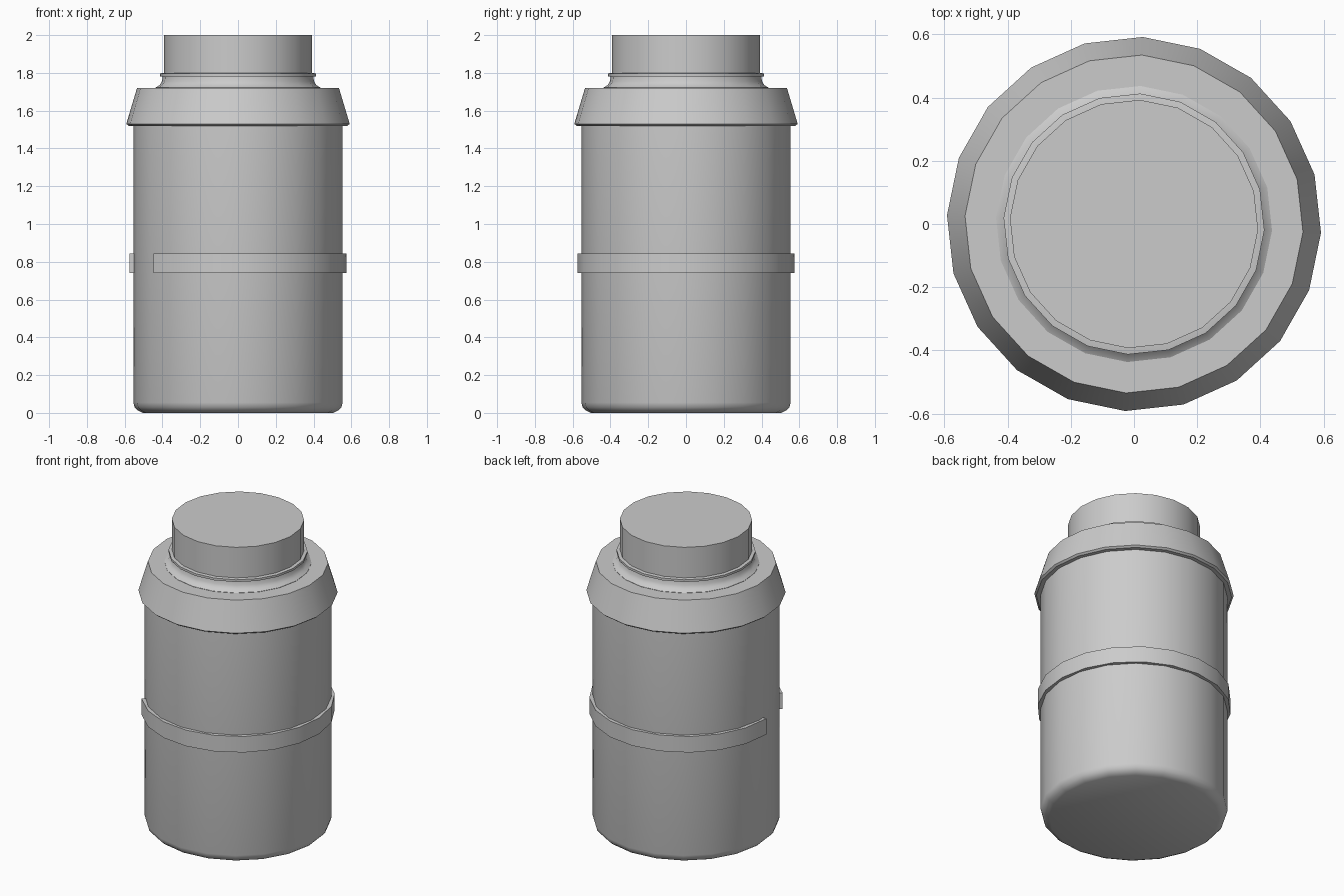
import bpy
import bmesh
from math import cos, sin, radians

SIDES = 20
TURN = radians(-2.7)

cube = bpy.data.objects.get("Cube")
if cube:
    bpy.data.objects.remove(cube, do_unlink=True)

# Single plain grey
grey = bpy.data.materials.new("plain_grey")
grey.use_nodes = True
colour = (0.6, 0.6, 0.6, 1)
grey.diffuse_color = colour
for node in grey.node_tree.nodes:
    if node.type == 'BSDF_PRINCIPLED':
        node.inputs["Base Color"].default_value = colour


def finish(name, bm):
    """Turn a bmesh into a smooth object with sharp rims."""
    bmesh.ops.recalc_face_normals(bm, faces=bm.faces)
    mesh = bpy.data.meshes.new(name)
    bm.to_mesh(mesh)
    bm.free()
    mesh.materials.append(grey)
    obj = bpy.data.objects.new(name, mesh)
    bpy.context.collection.objects.link(obj)
    bpy.ops.object.select_all(action='DESELECT')
    obj.select_set(True)
    bpy.context.view_layer.objects.active = obj
    bpy.ops.object.shade_smooth_by_angle(angle=radians(30))
    return obj


def ring(bm, r, z):
    step = radians(360 / SIDES)
    return [bm.verts.new((r * cos(TURN + i * step), r * sin(TURN + i * step), z))
            for i in range(SIDES)]


def lathe(name, profile):
    """Closed turned solid from (radius, height) points, bottom to top."""
    bm = bmesh.new()
    rings = [ring(bm, r, z) for r, z in profile]
    for low, high in zip(rings, rings[1:]):
        for i in range(SIDES):
            j = (i + 1) % SIDES
            bm.faces.new((low[i], low[j], high[j], high[i]))
    bm.faces.new(rings[0][::-1])
    bm.faces.new(rings[-1])
    return finish(name, bm)


def open_band(name, start, end, steps, inner, outer, low, high):
    """Flat strap that wraps part of the way round."""
    bm = bmesh.new()
    sections = []
    for i in range(steps + 1):
        a = radians(start + (end - start) * i / steps)
        sections.append([bm.verts.new((r * cos(a), r * sin(a), z))
                         for r, z in ((inner, low), (outer, low),
                                      (outer, high), (inner, high))])
    for a, b in zip(sections, sections[1:]):
        for i in range(4):
            j = (i + 1) % 4
            bm.faces.new((a[i], a[j], b[j], b[i]))
    bm.faces.new(sections[0])
    bm.faces.new(sections[-1][::-1])
    return finish(name, bm)


# Main container with a rounded foot
lathe("body", [(0.505, 0), (0.53, 0.012), (0.548, 0.03), (0.555, 0.055),
               (0.555, 1.53)])

# Sloping shoulder collar that overhangs the body
lathe("shoulder", [(0.58, 1.52), (0.592, 1.53), (0.535, 1.72)])

# Flared neck with a thin lip
lathe("neck", [(0.437, 1.715), (0.437, 1.722), (0.415, 1.735), (0.403, 1.755),
               (0.399, 1.78), (0.413, 1.782), (0.413, 1.797), (0.395, 1.8)])

# Straight stopper
lathe("stopper", [(0.393, 1.79), (0.393, 2.0)])

# Strap with a gap on one side
open_band("strap", 219, 541, 18, 0.54, 0.575, 0.74, 0.845)
